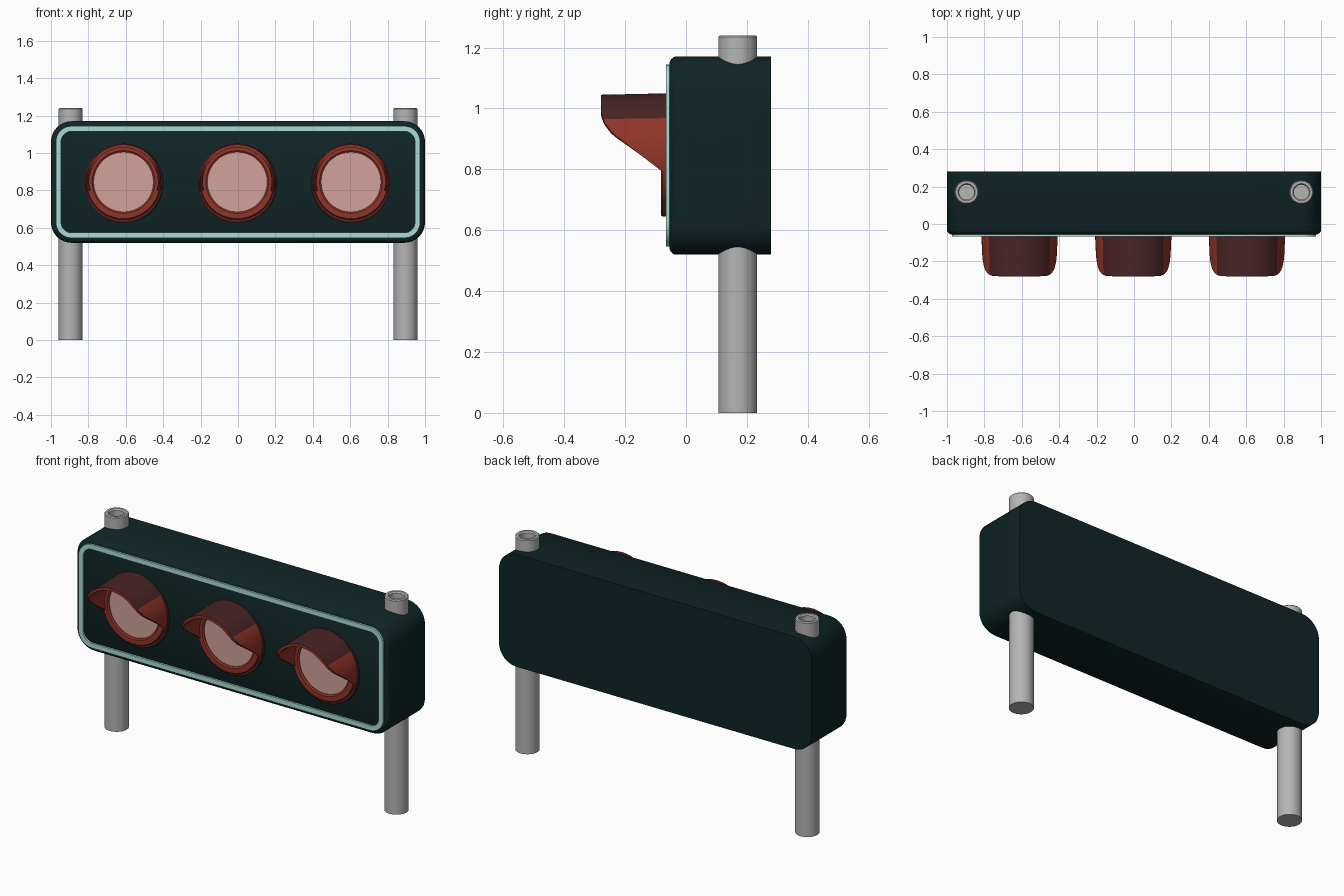
import bpy, bmesh, math

if "Cube" in bpy.data.objects:
    bpy.data.objects.remove(bpy.data.objects["Cube"])


def material(name, rgb):
    m = bpy.data.materials.new(name)
    m.diffuse_color = (*rgb, 1)
    m.use_nodes = True
    m.node_tree.nodes["Principled BSDF"].inputs["Base Color"].default_value = m.diffuse_color
    return m


DARK = material("dark_teal", (0.005, 0.018, 0.019))
TRIM = material("pale_teal", (0.40, 0.72, 0.68))
RED = material("brick_red", (0.28, 0.035, 0.021))
MAROON = material("maroon", (0.066, 0.017, 0.018))
LENS = material("pale_pink", (0.64, 0.36, 0.32))
GREY = material("pole_grey", (0.46, 0.46, 0.46))


def skin(name, loops, mats, closed=False, rule=None, angle=35):
    """Bridge equal-length closed loops; cap the ends unless the loops close up."""
    bm = bmesh.new()
    rings = [[bm.verts.new(p) for p in loop] for loop in loops]
    n = len(rings[0])
    pairs = list(zip(rings, rings[1:]))
    if closed:
        pairs.append((rings[-1], rings[0]))
    for i, (a, b) in enumerate(pairs):
        for j in range(n):
            k = (j + 1) % n
            f = bm.faces.new((a[j], a[k], b[k], b[j]))
            if rule:
                f.material_index = rule(i, j)
    if not closed:
        bm.faces.new(rings[0])
        bm.faces.new(rings[-1])
    bmesh.ops.recalc_face_normals(bm, faces=bm.faces)
    me = bpy.data.meshes.new(name)
    bm.to_mesh(me)
    bm.free()
    for m in mats:
        me.materials.append(m)
    ob = bpy.data.objects.new(name, me)
    bpy.context.collection.objects.link(ob)
    bpy.ops.object.select_all(action='DESELECT')
    ob.select_set(True)
    bpy.context.view_layer.objects.active = ob
    bpy.ops.object.shade_smooth_by_angle(angle=math.radians(angle))
    return ob


def rounded(inset, y, hx=1.0, hz=0.325, r=0.11, cz=0.845, seg=8):
    """Rounded rectangle in the xz plane."""
    r = r - inset
    pts = []
    for q, (sx, sz) in enumerate(((1, 1), (-1, 1), (-1, -1), (1, -1))):
        for i in range(seg + 1):
            a = math.pi / 2 * (q + i / seg)
            pts.append((sx * (hx - inset - r) + r * math.cos(a), y,
                        cz + sz * (hz - inset - r) + r * math.sin(a)))
    return pts


def circle(r, t, cx, c2, axis, n=40):
    """Circle around the y axis (c2 is z) or around the z axis (c2 is y)."""
    out = []
    for i in range(n):
        a = 2 * math.pi * i / n
        u, v = cx + r * math.cos(a), c2 + r * math.sin(a)
        out.append((u, t, v) if axis == 'y' else (u, v, t))
    return out


# Housing with softened front edge and flat back
skin("housing", [rounded(i, y) for i, y in
                 ((0, 0.28), (0, -0.038), (0.007, -0.048), (0.02, -0.055))], [DARK])

# Raised pale trim band around the front
skin("front_trim", [rounded(i, y) for i, y in
                    ((0.026, -0.045), (0.026, -0.066), (0.054, -0.066), (0.054, -0.045))],
     [TRIM], closed=True)

# Front edge of the visor: (height above lens centre, y)
EDGE = ((-0.055, -0.075), (0.003, -0.15), (0.075, -0.243),
        (0.11, -0.268), (0.14, -0.279), (0.21, -0.28))


def edge_y(h):
    for (h0, y0), (h1, y1) in zip(EDGE, EDGE[1:]):
        if h <= h1:
            return y0 + (y1 - y0) * max(0, (h - h0) / (h1 - h0))
    return EDGE[-1][1]


def visor(name, cx, cz):
    steps, start, end = 48, math.radians(-16), math.radians(196)
    angles = [start + (end - start) * i / steps for i in range(steps + 1)]
    loops = []
    for a in angles:
        y = edge_y(0.2 * math.sin(a))
        loops.append([(cx + r * math.cos(a), yy, cz + r * math.sin(a)) for r, yy in
                      ((0.205, -0.05), (0.2, y), (0.184, y), (0.184, -0.05))])

    # The crown is maroon, the sides and front rim are red
    def rule(i, j):
        mid = (angles[i] + angles[i + 1]) / 2
        return 1 if j != 1 and math.sin(mid) > 0.62 else 0
    skin(name, loops, [RED, MAROON], rule=rule)


# Three lamps: base plate, ring, lens and visor
CZ = 0.845
for label, cx in (("left", -0.612), ("middle", -0.004), ("right", 0.604)):
    skin(label + "_lamp_base", [circle(r, y, cx, CZ - 0.008, 'y') for r, y in
                                ((0.213, -0.045), (0.213, -0.06), (0.208, -0.064))], [MAROON])
    skin(label + "_lamp_ring", [circle(r, y, cx, CZ, 'y') for r, y in
                                ((0.2, -0.045), (0.2, -0.078), (0.196, -0.082),
                                 (0.168, -0.082), (0.16, -0.076), (0.16, -0.045))],
         [RED], closed=True)
    skin(label + "_lens", [circle(0.162, y, cx, CZ, 'y') for y in (-0.045, -0.072)], [LENS])
    visor(label + "_visor", cx, CZ)

# Two support poles with hollow tops
for label, cx in (("left", -0.895), ("right", 0.895)):
    skin(label + "_pole", [circle(r, z, cx, 0.17, 'z', 32) for r, z in
                           ((0.064, 0), (0.064, 1.235), (0.059, 1.24),
                            (0.046, 1.24), (0.04, 1.232), (0.04, 1.18))], [GREY])
